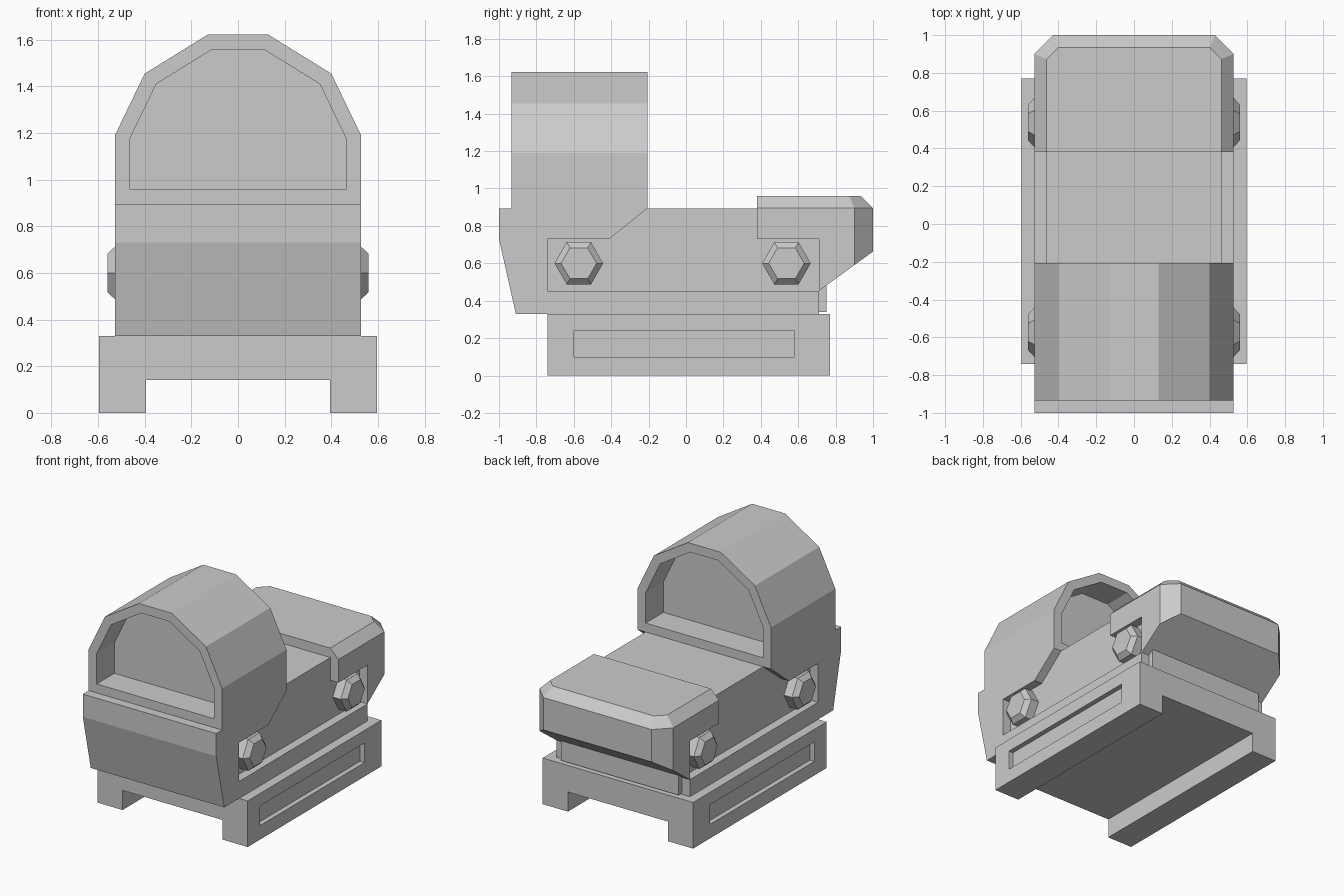
import bpy
import bmesh
from mathutils import Vector

if "Cube" in bpy.data.objects:
    bpy.data.objects.remove(bpy.data.objects["Cube"], do_unlink=True)

GREY = (0.6, 0.6, 0.6, 1.0)
grey = bpy.data.materials.new("plain grey")
grey.use_nodes = True
grey.diffuse_color = GREY
grey.node_tree.nodes["Principled BSDF"].inputs["Base Color"].default_value = GREY


def prism(points, axis, low, high):
    """Extrude a 2D profile along x (points are y, z) or y (points are x, z)."""
    bm = bmesh.new()
    place = (lambda p, d: (d, p[0], p[1])) if axis == "x" else (lambda p, d: (p[0], d, p[1]))
    face = bm.faces.new([bm.verts.new(place(p, low)) for p in points])
    ext = bmesh.ops.extrude_face_region(bm, geom=[face], use_keep_orig=True)
    moved = [g for g in ext["geom"] if isinstance(g, bmesh.types.BMVert)]
    bmesh.ops.translate(bm, verts=moved, vec=place((0, 0), high - low))
    bmesh.ops.recalc_face_normals(bm, faces=bm.faces)
    return bm


def box(half_width, y0, y1, z0, z1):
    return prism([(y0, z0), (y1, z0), (y1, z1), (y0, z1)], "x", -half_width, half_width)


def finish(name, bm):
    bmesh.ops.recalc_face_normals(bm, faces=bm.faces)
    mesh = bpy.data.meshes.new(name)
    bm.to_mesh(mesh)
    bm.free()
    mesh.materials.append(grey)
    obj = bpy.data.objects.new(name, mesh)
    bpy.context.collection.objects.link(obj)
    return obj


def mirrored(half):
    """Complete a right-hand x, z outline with its mirror image."""
    return half + [(-x, z) for x, z in reversed(half)]


def end_faces(bm, axis):
    return [f for f in bm.faces if abs(f.normal[axis]) > 0.99]


def recess(bm, face, border, depth, shape=None):
    """Inset a face, optionally reshape the inner rim, and sink it straight in."""
    normal = face.normal.copy()
    bmesh.ops.inset_individual(bm, faces=[face], thickness=border, use_even_offset=True)
    if shape:
        for v in face.verts:
            shape(v.co)
    ext = bmesh.ops.extrude_discrete_faces(bm, faces=[face])
    bmesh.ops.translate(bm, verts=ext["faces"][0].verts, vec=normal * -depth)


def slice_off(bm, point, normal):
    """Remove everything beyond a plane and close the cut."""
    cut = bmesh.ops.bisect_plane(bm, geom=bm.verts[:] + bm.edges[:] + bm.faces[:],
                                 plane_co=point, plane_no=normal, clear_outer=True)
    edges = [g for g in cut["geom_cut"] if isinstance(g, bmesh.types.BMEdge)]
    bmesh.ops.contextual_create(bm, geom=edges)


# Rail clamp with a channel below and a shallow slot in each side
clamp = prism(mirrored([(0.395, 0.14), (0.395, 0), (0.595, 0), (0.595, 0.33)]),
              "y", -0.74, 0.77)


def slot_shape(co):
    co.y = 0.58 if co.y > 0 else -0.6
    co.z = 0.24 if co.z > 0.165 else 0.1


for side in [f for f in end_faces(clamp, 0) if abs(f.calc_center_median().x) > 0.5]:
    recess(clamp, side, 0.05, 0.035, slot_shape)
finish("rail_clamp", clamp)

# Narrow core and the wider ledge under it
finish("body_core", box(0.465, -0.85, 0.75, 0.34, 0.893))
finish("body_ledge", box(0.528, -0.8, 0.71, 0.33, 0.452))

# Front shell
finish("front_shell", prism(
    [(-1, 0.893), (-1, 0.73), (-0.91, 0.33), (-0.74, 0.33),
     (-0.74, 0.73), (-0.41, 0.73), (-0.207, 0.893)], "x", -0.528, 0.528))

# Window hood, recessed at both ends
hood = prism(mirrored([(0.528, 0.893), (0.528, 1.19), (0.4, 1.455), (0.13, 1.622)]),
             "y", -0.934, -0.207)
for end in end_faces(hood, 1):
    recess(hood, end, 0.064, 0.2)
finish("window_hood", hood)

# Rear cap with chamfered corners and top edges
cap = prism([(0.38, 0.73), (0.71, 0.73), (0.71, 0.452), (1, 0.663),
             (1, 0.96), (0.38, 0.96)], "x", -0.528, 0.528)
up = Vector((0, 0, 1))
corners = [(Vector((s * 0.478, 0.95, 0.895)), Vector((s, 1, 0)).normalized()) for s in (-1, 1)]
sides = [(Vector((s * 0.528, 0.6, 0.895)), Vector((s, 0, 0))) for s in (-1, 1)]
back = [(Vector((0, 1, 0.895)), Vector((0, 1, 0)))]
for point, outward in corners:
    slice_off(cap, point, outward)
for point, outward in corners + sides + back:
    slice_off(cap, point, outward + up)
finish("rear_cap", cap)

# Hexagonal bolts with chamfered heads
for side, label in ((1, "left"), (-1, "right")):
    for y, place in ((-0.573, "front"), (0.537, "rear")):
        bolt = bmesh.new()
        for r1, r2, x0, x1 in ((0.13, 0.13, 0.44, 0.528), (0.13, 0.095, 0.528, 0.56)):
            part = bmesh.ops.create_cone(bolt, cap_ends=True, segments=6,
                                         radius1=r1, radius2=r2, depth=x1 - x0)
            for v in part["verts"]:
                a, b, c = v.co
                v.co = (side * ((x0 + x1) / 2 + c), y + a, 0.6 + b)
        # Put two hexagon points along the body
        points_up = max(v.co.z for v in bolt.verts) > 0.72
        if points_up:
            for v in bolt.verts:
                v.co.y, v.co.z = y + v.co.z - 0.6, 0.6 + v.co.y - y
        finish(f"{place}_{label}_bolt", bolt)
